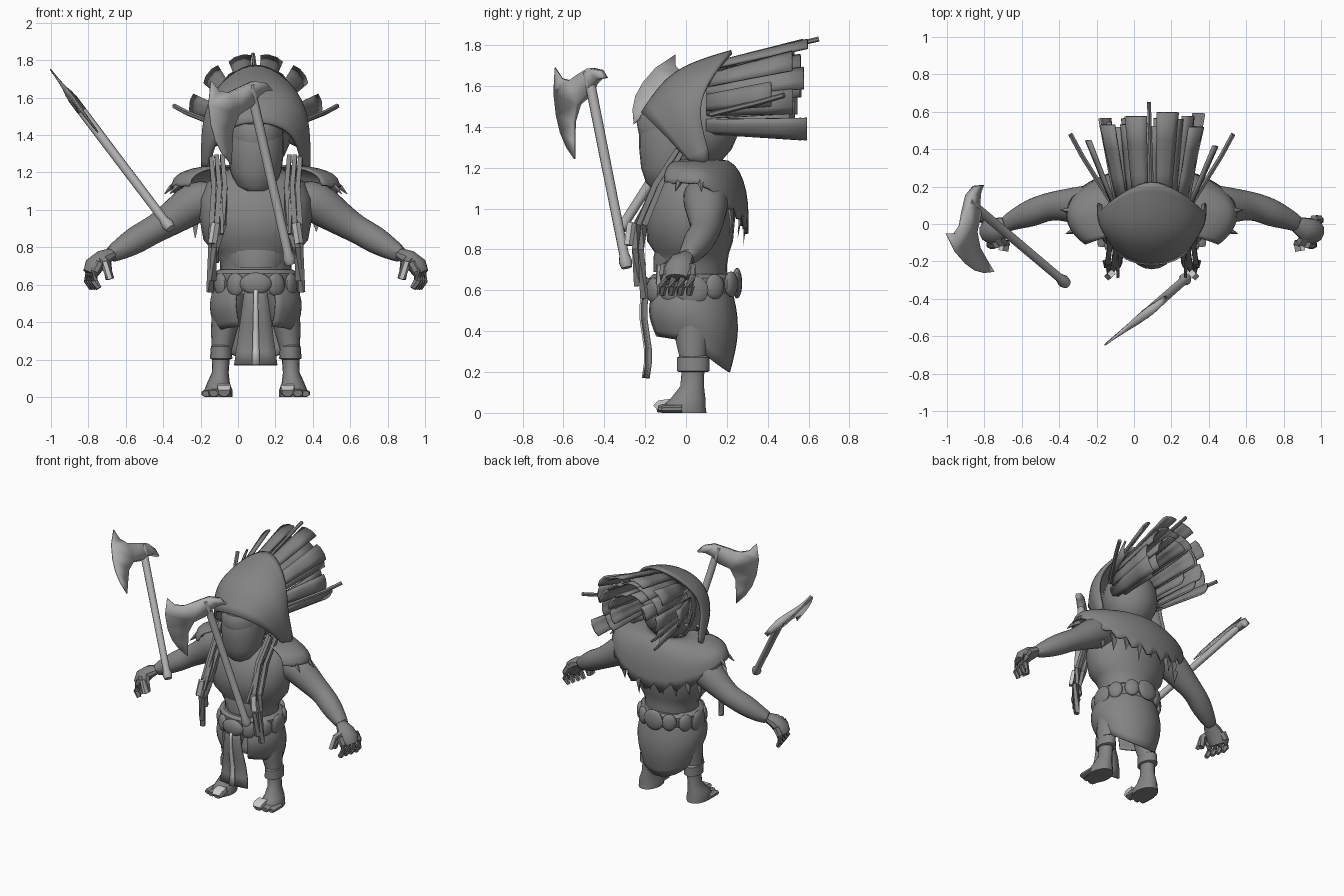
import bpy, bmesh, math, random
from math import sin, cos, radians, pi
from mathutils import Vector

random.seed(4)
CX = 0.095  # the figure stands off-centre; the loose axes fill the other side
if "Cube" in bpy.data.objects:
    bpy.data.objects.remove(bpy.data.objects["Cube"])


def material(name, v):
    m = bpy.data.materials.new(name)
    m.use_nodes = True
    m.diffuse_color = (v, v, v, 1)
    m.node_tree.nodes["Principled BSDF"].inputs["Base Color"].default_value = (v, v, v, 1)
    return m


DARK = material("dark grey", 0.23)
STEEL = material("axe grey", 0.42)
PALE = material("pale grey", 0.6)


def make(name, verts, faces, mat=DARK, mirror=False, thick=0, sub=0, x=CX, angle=40):
    me = bpy.data.meshes.new(name)
    me.from_pydata([tuple(v) for v in verts], [], faces)
    bm = bmesh.new()
    bm.from_mesh(me)
    bmesh.ops.recalc_face_normals(bm, faces=bm.faces)
    bmesh.ops.triangulate(bm, faces=[f for f in bm.faces if len(f.verts) > 4])
    bm.to_mesh(me)
    bm.free()
    me.materials.append(mat)
    me.polygons.foreach_set("use_smooth", [True] * len(me.polygons))
    me.set_sharp_from_angle(angle=radians(angle))
    ob = bpy.data.objects.new(name, me)
    bpy.context.collection.objects.link(ob)
    ob.location.x = x
    if mirror:
        ob.modifiers.new("mirror", "MIRROR").use_mirror_merge = False
    if sub:
        s = ob.modifiers.new("smooth", "SUBSURF")
        s.levels = s.render_levels = sub
    if thick:
        s = ob.modifiers.new("thickness", "SOLIDIFY")
        s.thickness, s.offset = thick, 0
    return ob


def skin(name, rows, closed=False, **kw):
    """Surface through rows of points; closed rows become capped tubes."""
    n = len(rows[0])
    faces = []
    for i in range(len(rows) - 1):
        for j in range(n if closed else n - 1):
            k = (j + 1) % n
            faces.append((i * n + j, i * n + k, (i + 1) * n + k, (i + 1) * n + j))
    if closed:
        last = (len(rows) - 1) * n
        faces += [tuple(range(n)), tuple(range(last, last + n))]
    return make(name, [p for r in rows for p in r], faces, **kw)


def stack(name, rings, n=24, **kw):
    """Stacked level ellipses given as (x, y, z, rx, ry)."""
    return skin(name, [[(x + rx * cos(2 * pi * j / n), y + ry * sin(2 * pi * j / n), z)
                        for j in range(n)] for x, y, z, rx, ry in rings], closed=True, **kw)


def tube(name, path, radii, n=10, flat=1.0, **kw):
    pts = [Vector(p) for p in path]
    rows = []
    for i, p in enumerate(pts):
        d = pts[min(i + 1, len(pts) - 1)] - pts[max(i - 1, 0)]
        q = d.to_track_quat("Z", "Y")
        r = radii[i] if isinstance(radii, (list, tuple)) else radii
        rows.append([p + q @ Vector((r * cos(2 * pi * (j + .5) / n),
                                     r * flat * sin(2 * pi * (j + .5) / n), 0)) for j in range(n)])
    return skin(name, rows, closed=True, **kw)


def ball(name, c, r, n=14, **kw):
    rings = [(c[0], c[1], c[2] - r[2] * cos(pi * i / 10), r[0] * max(sin(pi * i / 10), .02),
              r[1] * max(sin(pi * i / 10), .02)) for i in range(11)]
    return stack(name, rings, n=n, **kw)


# Torso, with a heavy chest over a narrow waist
stack("torso", [(0, .03, .55, .2, .18), (0, .03, .72, .19, .17), (0, .03, .78, .23, .18),
                (0, .02, .84, .28, .21), (0, .02, .95, .3, .22), (0, .03, 1.06, .3, .21),
                (0, .05, 1.15, .26, .18), (0, .06, 1.22, .14, .12)])

# Legs, feet, anklets and toes
stack("leg", [(.2, -.01, 0, .075, .11), (.2, -.01, .035, .076, .105), (.2, .01, .07, .062, .085),
              (.19, .03, .13, .045, .058), (.185, .035, .22, .047, .055), (.17, .03, .35, .07, .08),
              (.13, .03, .58, .1, .11)], n=16, mirror=True)
stack("anklet", [(.185, .035, .2, .05, .07), (.185, .035, .205, .06, .08),
                 (.185, .035, .27, .055, .08), (.185, .035, .28, .045, .065)], n=16, mirror=True)
for tx, ty, r in ((.17, -.125, .038), (.225, -.115, .032), (.265, -.1, .028)):
    tube("toe", [(tx, ty + .08, r * .7), (tx, ty, r * .7), (tx, ty - .02, r * .6)],
         [r, r, r * .8], n=8, flat=.7, mirror=True)
tube("big_toenail", [(.17, -.075, .055), (.17, -.13, .047), (.17, -.152, .028)],
     [.05, .052, .042], n=4, flat=.4, mat=PALE, mirror=True)

# Arms, fingers and thumb
tube("arm", [(.22, .08, 1.06), (.32, .1, 1.05), (.41, .1, .98), (.5, .1, .92), (.57, .09, .88),
             (.64, .06, .84), (.72, .03, .79), (.78, 0, .76)],
     [.1, .12, .1, .082, .075, .078, .06, .045], n=14, mirror=True, sub=1)
tube("palm", [(.77, 0, .765), (.82, -.025, .74), (.865, -.04, .7), (.885, -.045, .66)],
     [.042, .062, .07, .055], n=10, flat=.75, mirror=True)
for i in range(4):
    fy = .025 - .044 * i
    fx = .895 - .012 * i
    tube("finger", [(fx - .03, fy, .72), (fx, fy, .67), (fx + .005, fy - .005, .62),
                    (fx - .02, fy - .01, .58)], [.024, .024, .022, .016], n=6, mirror=True)
tube("thumb", [(.83, -.05, .74), (.8, -.1, .71), (.78, -.105, .63)], [.03, .03, .024],
     n=6, mirror=True)
tube("thumbnail", [(.805, -.122, .725), (.775, -.127, .63)], .028, n=4, flat=.6,
     mat=PALE, mirror=True)

# Shoulder mantle with an uneven hem, open at the chest
rows, cols, steps = [], 48, 8
for i in range(steps + 1):
    t = pi / 2 * min(i, steps - 1) / (steps - 1)
    row = []
    for j in range(cols + 1):
        a = radians(-128 + 256 * j / cols)
        back = max(0, cos(a)) ** 1.5
        z = 1.235 - (.09 + .18 * back) * (1 - cos(t))
        wide = sin(t) ** .85
        rx, ry = .13 + .31 * wide, .12 + .13 * wide
        if i == steps:
            z -= .015 + .04 * back * (1 + sin(j * 2.1)) + random.uniform(0, .012)
            rx += .012
        row.append((rx * sin(a), .05 + ry * cos(a), z))
    rows.append(row)
skin("mantle", rows, thick=.012)
for a in (85, 110):
    s, c = sin(radians(a)), cos(radians(a))
    tube("mantle_tuft", [(.4 * s, .05 + .22 * c, 1.15), (.455 * s, .05 + .26 * c, 1.12),
                         (.49 * s, .05 + .3 * c, 1.085)], [.022, .014, .002], n=5, mirror=True)
for k in range(9):
    a = radians(-64 + 16 * k)
    top = Vector((.36 * sin(a), .05 + .24 * cos(a), 1))
    tube("back_tatter", [top, top + Vector((0, .01, -.07)),
                         top + Vector((0, 0, -.1 - .08 * random.random()))],
         [.03, .025, .003], n=4, flat=.3)

# Skirt: open at the front, long at the back
rows = []
for i in range(9):
    t = i / 8
    row = []
    for j in range(33):
        a = radians(-154 + 308 * j / 32)
        hem = .35 - .15 * max(0, cos(a)) ** .8 + .03 * max(0, -cos(a))
        r = .2 + .035 * sin(t * pi * 1.05)
        row.append((r * 1.02 * sin(a), .025 + r * .95 * cos(a), .62 + (hem - .62) * t))
    rows.append(row)
skin("skirt", rows, thick=.012)

# Front cloth with its pale strip
cloth, strip = [], []
for i in range(7):
    t = i / 6
    w, z, y = .055 + .06 * t, .6 - .43 * t, -.2 - .012 * sin(t * pi * 2)
    cloth.append([(w * s, y + .015 * abs(s), z) for s in (-1, -.5, 0, .5, 1)])
    strip.append([(w * s, y - .012, z) for s in (-.18, .18)])
skin("front_cloth", cloth, thick=.015)
skin("cloth_strip", strip, mat=PALE, thick=.009)

# Belt and pouches
stack("belt", [(0, .03, .58, .21, .2), (0, .03, .6, .225, .21), (0, .03, .66, .225, .21),
               (0, .03, .68, .2, .19)])
for k in range(12):
    a = 2 * pi * k / 12
    if k != 9:
        big = k % 3 == 0
        ob = ball("belt_pouch", (0, 0, 0), (.025, .08 if big else .052, .075 if big else .062))
        ob.location = (CX + .217 * cos(a), .03 + .22 * sin(a), .6 + .035 * max(0, sin(a)))
        ob.rotation_euler.z = a
ball("belt_buckle", (0, -.195, .605), (.085, .03, .06))
stack("waist_wrap", [(0, .02, .69, .16, .18), (0, .02, .76, .19, .18), (0, .02, .8, .2, .17)])

# Head, masked face and visor
ball("head", (0, .07, 1.42), (.19, .19, .22), n=20)
stack("face_mask", [(0, -.11, 1.1, .06, .06), (0, -.095, 1.125, .1, .1), (0, -.08, 1.2, .135, .14),
                    (0, -.065, 1.3, .15, .165), (0, -.06, 1.38, .15, .17), (0, -.04, 1.48, .15, .15)])
stack("visor", [(0, -.07, 1.36, .14, .16), (0, -.07, 1.42, .148, .172), (0, -.06, 1.46, .14, .16)])

# Hood: half cross-rows from the side flap up to the crown
half = [
    [(.25, .03, 1.22), (.235, -.07, 1.33), (.18, -.16, 1.42), (.09, -.205, 1.46), (0, -.215, 1.47)],
    [(.28, .07, 1.22), (.285, -.01, 1.41), (.24, -.06, 1.55), (.14, -.09, 1.63), (0, -.1, 1.65)],
    [(.285, .1, 1.23), (.285, .03, 1.44), (.25, .04, 1.59), (.15, .06, 1.69), (0, .06, 1.735)],
    [(.27, .12, 1.25), (.275, .05, 1.46), (.24, .1, 1.6), (.14, .18, 1.72), (0, .245, 1.79)]]
skin("hood", [r + [(-x, y, z) for x, y, z in r[-2::-1]] for r in half], sub=2, thick=.02)


# Feather fan behind the head: creased planks pointing backwards
def feather(degrees, r0, r1, y1, width):
    a = radians(degrees)
    out, side = Vector((cos(a), 0, sin(a))), Vector((-sin(a), 0, cos(a)))
    rows = []
    for t in (0, .35, .7, 1):
        c = Vector((0, .1 + (y1 - .1) * t, 1.5 + .03 * t)) + out * (r0 + (r1 - r0) * t)
        w = width * (.65 + .35 * t)
        rows.append([c + side * w * s - out * w * .4 * abs(s) for s in (-1, -.4, .4, 1)])
    skin("feather", rows, thick=.014)


for k in range(8):
    d = -29 + 34 * k
    flank = abs(cos(radians(d))) ** 4 if sin(radians(d)) > -.3 else 0
    feather(d, .215, .31 + .05 * flank, .56 - .16 * flank + .05 * random.random(), .06)
for k in range(9):
    feather(-32 + 30.5 * k, .19, .245, .5 + .1 * random.random(), .06)
for k in range(6):
    feather(-20 + 44 * k, .13, .17, .45 + .12 * random.random(), .05)
tube("side_quill", [(.22, .12, 1.46), (.37, .36, 1.52), (.435, .48, 1.555)], .014, n=6, mirror=True)
tube("top_quill", [(0, .2, 1.72), (-.015, .65, 1.83)], .012, n=6)

# Hanging braids and their beads
for dx, dy, low in ((0, 0, .62), (-.03, .02, .72), (.03, .03, .56)):
    tube("braid", [(.21 + dx, -.04 + dy, 1.29), (.195 + dx, -.15 + dy, 1.12),
                   (.205 + dx, -.235 + dy, .92), (.225 + dx * .5, -.25 + dy, .8),
                   (.23 + dx * .5, -.235 + dy, low)], [.016, .018, .02, .02, .022],
         n=4, mirror=True)
tube("braid_bead", [(.215, -.265, .93), (.232, -.28, .82)], .023, n=4, mat=PALE, mirror=True)
tube("chest_strap", [(.21, -.03, 1.25), (.185, -.18, 1.05), (.18, -.28, .87)], .012, n=4, mirror=True)


# Two loose axes: crescent blade, back spike and straight handle
def axe(foot, head, toward):
    foot, head = Vector(foot), Vector(head)
    u = (head - foot).normalized()
    v = Vector(toward)
    v = (v - u * v.dot(u)).normalized()
    w = u.cross(v)
    outline = [(-.13, -.04), (-.1, .01), (-.03, .04), (.06, .035), (.15, .03), (.21, .06),
               (.245, .125), (.295, .01), (.31, -.1), (.305, -.19), (.28, -.27), (.235, -.345),
               (.21, -.26), (.18, -.17), (.12, -.1), (.03, -.08), (-.03, -.04), (-.08, -.03)]
    n = len(outline)
    verts = [head + v * a + u * b + w * s * (.003 + .024 * max(0, 1 - abs(a) / .25))
             for s in (-1, 1) for a, b in outline]
    faces = [tuple(range(n)), tuple(range(n, 2 * n))]
    faces += [(i, (i + 1) % n, n + (i + 1) % n, n + i) for i in range(n)]
    make("axe_blade", verts, faces, mat=STEEL, x=0, angle=95)
    tube("axe_handle", [foot, foot + u * .03, foot + u * .07, head + u * .03],
         [.026, .034, .024, .026], n=10, mat=STEEL, x=0)


axe((-.36, -.32, .9), (-.87, .11, 1.575), (0, -1, 0))
axe((.28, -.29, .71), (.07, -.475, 1.64), (-.34, -.26, 0))
